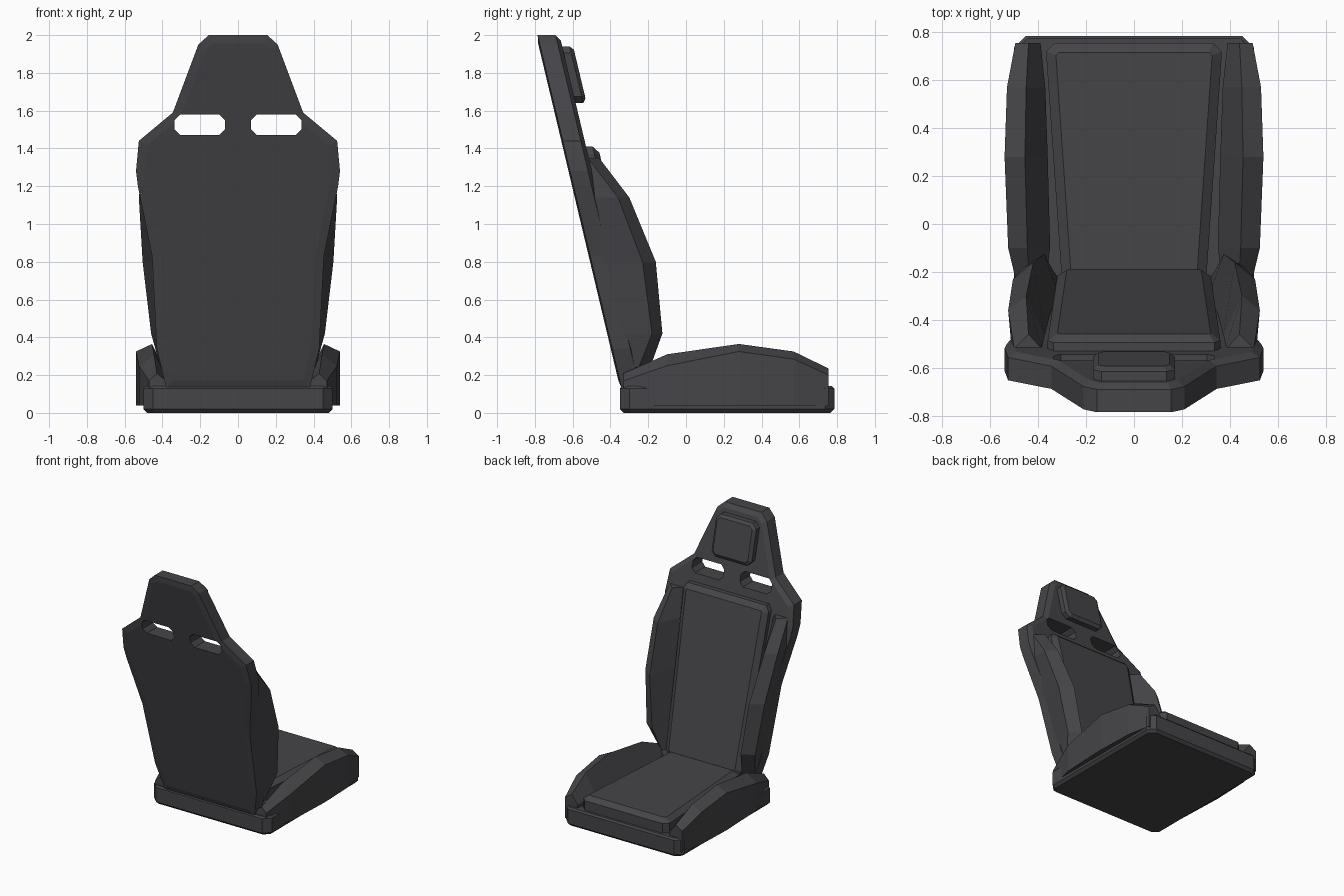
import bpy
import bmesh

cube = bpy.data.objects.get("Cube")
if cube:
    bpy.data.objects.remove(cube, do_unlink=True)

# One dark charcoal upholstery colour
charcoal = bpy.data.materials.new("charcoal")
charcoal.use_nodes = True
COLOUR = (0.06, 0.058, 0.065, 1)
charcoal.diffuse_color = COLOUR
shader = charcoal.node_tree.nodes["Principled BSDF"]
shader.inputs["Base Color"].default_value = COLOUR
shader.inputs["Roughness"].default_value = 0.8


def lean(z):
    """Rear plane of the reclined backrest."""
    return -0.35 - 0.238 * (z - 0.15)


def on_back(u, v, d):
    return (u, lean(v) + d, v)


def on_floor(u, v, d):
    return (u, v, d)


def finish(name, bm):
    mesh = bpy.data.meshes.new(name)
    bmesh.ops.recalc_face_normals(bm, faces=bm.faces)
    bm.to_mesh(mesh)
    bm.free()
    mesh.materials.append(charcoal)
    obj = bpy.data.objects.new(name, mesh)
    bpy.context.collection.objects.link(obj)
    return obj


def panel(name, outline, place, d0, d1, low=None, high=None):
    """Prism between two depths; low and high are (width, depth) cap chamfers."""
    bm = bmesh.new()
    rings = [[bm.verts.new(place(u, v, d)) for u, v in outline] for d in (d0, d1)]
    caps = [bm.faces.new(r) for r in rings]
    n = len(outline)
    for i in range(n):
        j = (i + 1) % n
        bm.faces.new((rings[0][i], rings[0][j], rings[1][j], rings[1][i]))
    bmesh.ops.recalc_face_normals(bm, faces=bm.faces)
    for cap, chamfer in zip(caps, (low, high)):
        if chamfer:
            bmesh.ops.inset_region(bm, faces=[cap], thickness=chamfer[0],
                                   depth=chamfer[1], use_even_offset=True)
    return finish(name, bm)


def symmetric(half):
    """Complete a right-hand outline with its mirrored half."""
    return half + [(-u, v) for u, v in reversed(half)]


def chamfered(x0, x1, v0, v1, c):
    """Rectangle with cut corners."""
    return [(x0 + c, v0), (x1 - c, v0), (x1, v0 + c), (x1, v1 - c),
            (x1 - c, v1), (x0 + c, v1), (x0, v1 - c), (x0, v0 + c)]


def mirror(obj):
    obj.modifiers.new("mirror", 'MIRROR')


def loft(name, rings):
    """Skin matching cross-sections and close both ends, then mirror."""
    bm = bmesh.new()
    rows = [[bm.verts.new(p) for p in ring] for ring in rings]
    n = len(rows[0])
    for a, b in zip(rows, rows[1:]):
        for i in range(n):
            j = (i + 1) % n
            bm.faces.new((a[i], a[j], b[j], b[i]))
    bm.faces.new(rows[0])
    bm.faces.new(rows[-1])
    mirror(finish(name, bm))


# Backrest shell with tapering head section
shell = panel("backrest_shell",
              symmetric([(0.38, 0.13), (0.43, 0.34), (0.455, 0.83), (0.53, 1.2),
                         (0.54, 1.28), (0.525, 1.44), (0.345, 1.59),
                         (0.21, 1.95), (0.155, 2.0)]),
              on_back, 0.005, 0.1, (0.045, 0.008), (0.035, 0.02))

# Two harness openings through the shell
cutter = panel("harness_slot_cutter", chamfered(0.07, 0.335, 1.47, 1.58, 0.03),
               on_back, -0.2, 0.4)
mirror(cutter)
cutter.hide_render = True
cutter.display_type = 'WIRE'
slots = shell.modifiers.new("harness_slots", 'BOOLEAN')
slots.operation = 'DIFFERENCE'
slots.solver = 'EXACT'
slots.object = cutter
cutter.hide_set(True)

# Backrest and head pads
panel("backrest_cushion",
      symmetric([(0.29, 0.2), (0.32, 0.24), (0.36, 1.37), (0.335, 1.41)]),
      on_back, 0.09, 0.155, high=(0.04, 0.028))
panel("head_pad", chamfered(-0.17, 0.17, 1.64, 1.94, 0.035),
      on_back, 0.11, 0.16, high=(0.022, 0.018))

# Backrest side bolsters: height, rear x, outer x and y, ridge x and y, inner x
back_sections = [
    (0.24, 0.40, 0.41, -0.25, 0.34, -0.19, 0.29),
    (0.42, 0.43, 0.46, -0.18, 0.375, -0.125, 0.31),
    (0.80, 0.45, 0.505, -0.23, 0.42, -0.16, 0.35),
    (1.14, 0.51, 0.525, -0.36, 0.45, -0.30, 0.37),
    (1.35, 0.51, 0.50, -0.52, 0.44, -0.46, 0.38),
]
loft("backrest_bolsters",
     [[(rx, lean(z) + 0.06, z), (ox, oy, z), (gx, gy, z),
       (ix, lean(z) + 0.11, z)]
      for z, rx, ox, oy, gx, gy, ix in back_sections])

# Seat base and cushion
panel("seat_base", chamfered(-0.5, 0.5, -0.35, 0.785, 0.05),
      on_floor, 0.02, 0.13, (0.02, 0.02), (0.012, 0.012))
panel("seat_cushion",
      symmetric([(0.3, -0.25), (0.365, 0.69), (0.365, 0.72), (0.33, 0.755)]),
      on_floor, 0.12, 0.215, high=(0.04, 0.03))

# Seat side bolsters: y, outer x and top, ridge x and height, inner x
seat_sections = [
    (-0.33, 0.47, 0.17, 0.43, 0.21, 0.38),
    (-0.10, 0.525, 0.25, 0.445, 0.31, 0.35),
    (0.28, 0.54, 0.325, 0.455, 0.365, 0.36),
    (0.57, 0.53, 0.285, 0.45, 0.325, 0.37),
    (0.755, 0.495, 0.2, 0.44, 0.235, 0.39),
]
loft("seat_bolsters",
     [[(ox, y, 0.04), (ox, y, oz), (gx, y, gz), (ix, y, 0.17), (ix, y, 0.04)]
      for y, ox, oz, gx, gz, ix in seat_sections])
